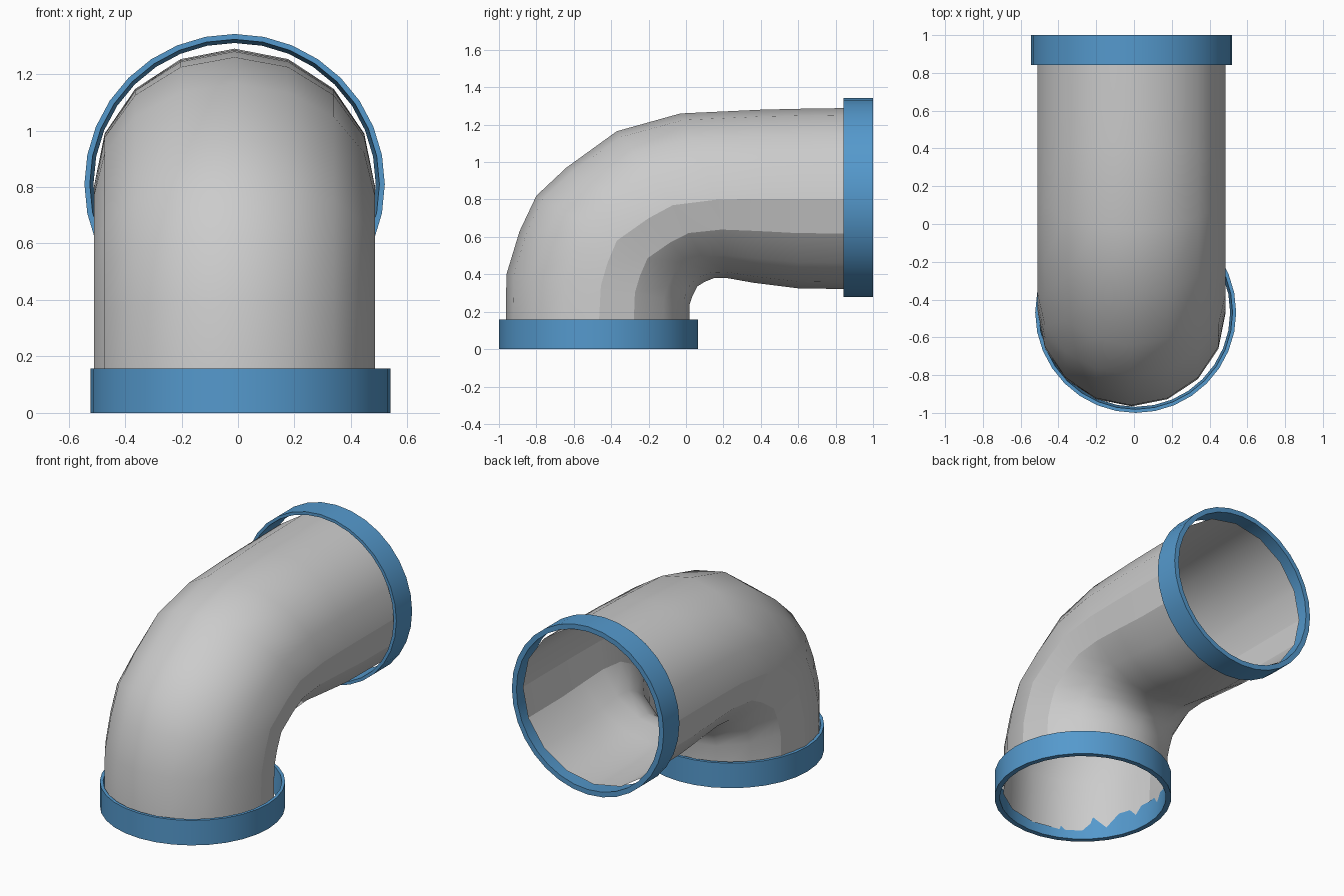
import bpy, bmesh, math

if "Cube" in bpy.data.objects:
    bpy.data.objects.remove(bpy.data.objects["Cube"])

SIDES = 16


def finish(name, bm, color=None, angle=30):
    bmesh.ops.recalc_face_normals(bm, faces=bm.faces)
    mesh = bpy.data.meshes.new(name)
    bm.to_mesh(mesh)
    bm.free()
    obj = bpy.data.objects.new(name, mesh)
    bpy.context.collection.objects.link(obj)
    if color:
        mat = bpy.data.materials.new(name + "_paint")
        mat.diffuse_color = color
        mat.use_nodes = True
        mat.node_tree.nodes["Principled BSDF"].inputs["Base Color"].default_value = mat.diffuse_color
        mesh.materials.append(mat)
    bpy.ops.object.select_all(action='DESELECT')
    obj.select_set(True)
    bpy.context.view_layer.objects.active = obj
    bpy.ops.object.shade_smooth_by_angle(angle=math.radians(angle))
    return obj


def bridge(bm, a, b):
    n = len(a)
    return [bm.faces.new((a[i], a[(i + 1) % n], b[(i + 1) % n], b[i])) for i in range(n)]


# Elbow pipe: each station gives (y, z) of the outer bend, the side and the inner bend
stations = [
    ((-0.965, 0.06), (-0.47, 0.06), (0.02, 0.06)),
    ((-0.96, 0.40), (-0.455, 0.34), (0.02, 0.24)),
    ((-0.89, 0.63), (-0.42, 0.46), (0.035, 0.285)),
    ((-0.80, 0.82), (-0.37, 0.58), (0.06, 0.335)),
    ((-0.64, 0.97), (-0.20, 0.70), (0.10, 0.36)),
    ((-0.37, 1.165), (-0.07, 0.77), (0.15, 0.38)),
    ((-0.03, 1.26), (0.17, 0.80), (0.22, 0.38)),
    ((0.40, 1.28), (0.40, 0.803), (0.36, 0.355)),
    ((0.60, 1.285), (0.60, 0.803), (0.60, 0.325)),
    ((0.94, 1.29), (0.94, 0.803), (0.94, 0.32)),
]
bm = bmesh.new()
rings = []
for outer, side, inner in stations:
    ring = []
    for i in range(SIDES):
        t = 2 * math.pi * i / SIDES
        c = math.cos(t)
        end = outer if c > 0 else inner
        y = side[0] + abs(c) * (end[0] - side[0])
        z = side[1] + abs(c) * (end[1] - side[1])
        ring.append(bm.verts.new((-0.0125 + 0.4975 * math.sin(t), y, z)))
    rings.append(ring)
for a, b in zip(rings, rings[1:]):
    bridge(bm, a, b)
pipe = finish("elbow_pipe", bm, angle=60)

# Crisp facet lines along both sides of the pipe
for e in pipe.data.edges:
    i, j = (v % SIDES for v in e.vertices)
    if i == j and i in (4, 5, 11, 12):
        e.use_edge_sharp = True


# Blue end collars: profile of (radius, height) spun into a 32-sided ring
def collar(name, place):
    bm = bmesh.new()
    loops = []
    for r, h in [(0.532, 0), (0.532, 0.158), (0.513, 0.158), (0.50, 0)]:
        loops.append([bm.verts.new(place(r * math.cos(k * math.pi / 16),
                                         r * math.sin(k * math.pi / 16), h))
                      for k in range(32)])
    for i in range(4):
        bridge(bm, loops[i], loops[(i + 1) % 4])
    return finish(name, bm, (0.09, 0.32, 0.61, 1))


collar("bottom_collar", lambda u, v, h: (0.009 + u, -0.468 + v, h))
collar("back_collar", lambda u, v, h: (-0.012 + u, 1.0 - h, 0.81 + v))
